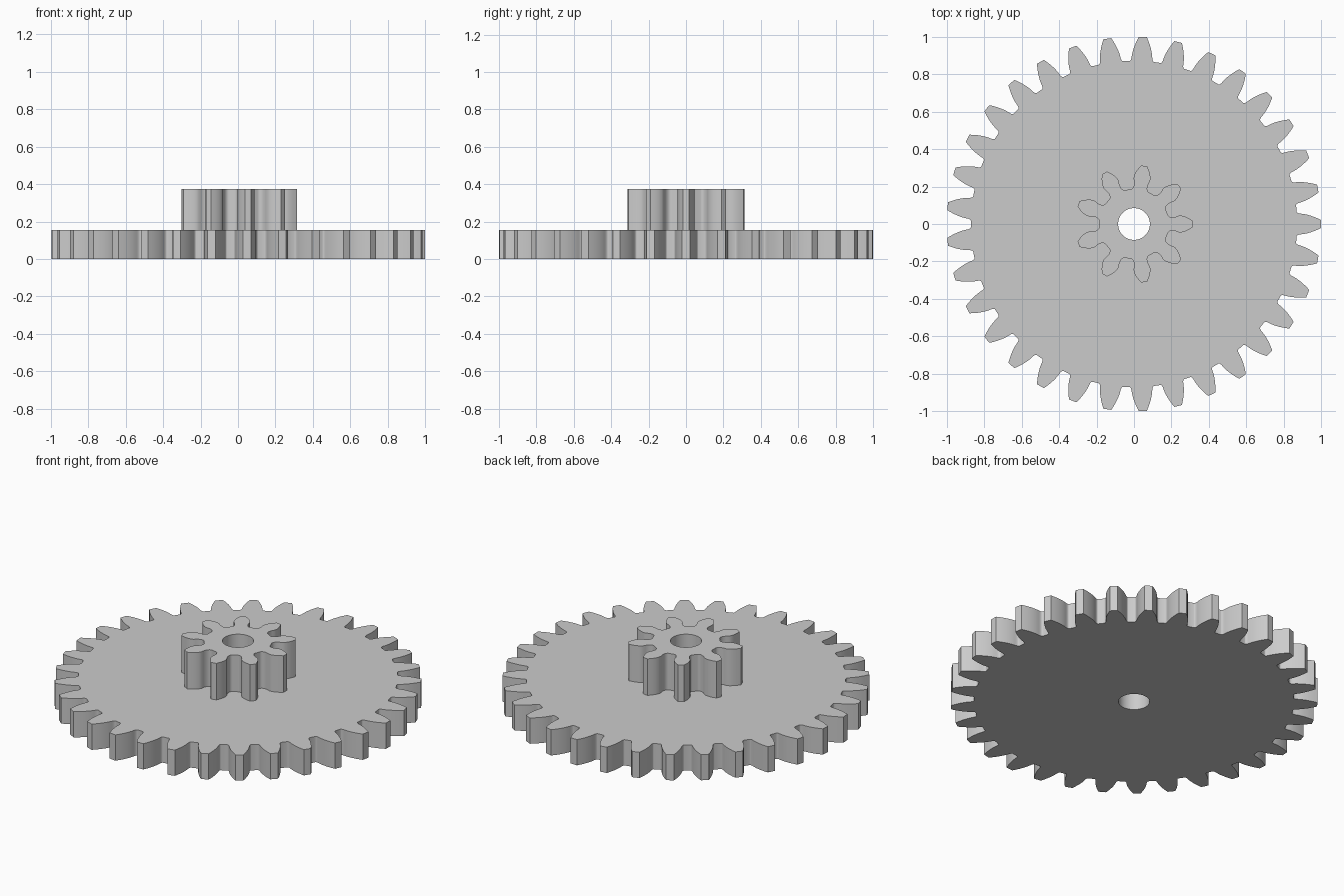
import bpy, bmesh
from math import pi, cos, sin, tan, acos, atan2, hypot, sqrt, radians

if "Cube" in bpy.data.objects:
    bpy.data.objects.remove(bpy.data.objects["Cube"])

PRESSURE = radians(20)
BORE = 0.085

grey = bpy.data.materials.new("plain grey")
grey.use_nodes = True
grey.diffuse_color = (0.6, 0.6, 0.6, 1)
grey.node_tree.nodes["Principled BSDF"].inputs["Base Color"].default_value = (0.6, 0.6, 0.6, 1)


def involute(angle):
    return tan(angle) - angle


def gear_outline(teeth, outer):
    """Involute teeth with the undercut left by a rack cutter."""
    module = 2 * outer / (teeth + 2)
    pitch = outer - module
    base = pitch * cos(PRESSURE)
    depth = 1.25 * module
    root = pitch - depth
    corner = pi * module / 4 - depth * tan(PRESSURE)

    def half_tooth(rad):
        u = sqrt(max(rad * rad - root * root, 0))
        gap = (corner - u) / pitch + atan2(u, root)
        half = pi / teeth - gap
        if rad > base:
            flank = pi / (2 * teeth) + involute(PRESSURE) - involute(acos(base / rad))
            half = min(half, flank) if rad < pitch else flank
        return half

    steps = 12
    radii = [root + (outer - root) * (i / steps) ** 2 for i in range(steps + 1)]
    flank = [(r, half_tooth(r)) for r in radii]
    tooth = [(r, -h) for r, h in flank] + [(outer, 0)]
    tooth += [(r, h) for r, h in reversed(flank)] + [(root, pi / teeth)]
    return [(r * cos(a + k * 2 * pi / teeth), r * sin(a + k * 2 * pi / teeth))
            for k in range(teeth) for r, a in tooth]


def ring_edges(bm, points, z):
    verts = [bm.verts.new((x, y, z)) for x, y in points]
    return [bm.edges.new((v, verts[i - 1])) for i, v in enumerate(verts)]


def make_gear(name, teeth, outer, bottom, top):
    bm = bmesh.new()
    bore = [(BORE * cos(i * pi / 32), BORE * sin(i * pi / 32)) for i in range(64)]
    edges = ring_edges(bm, gear_outline(teeth, outer), bottom) + ring_edges(bm, bore, bottom)
    # Fill between outline and bore, then pull it up to full thickness
    bmesh.ops.triangle_fill(bm, edges=edges, use_beauty=True, normal=(0, 0, 1))
    grown = bmesh.ops.extrude_face_region(bm, geom=bm.faces[:], use_keep_orig=True)
    moved = [g for g in grown["geom"] if isinstance(g, bmesh.types.BMVert)]
    bmesh.ops.translate(bm, verts=moved, vec=(0, 0, top - bottom))
    bmesh.ops.recalc_face_normals(bm, faces=bm.faces[:])
    for face in bm.faces:
        face.smooth = True
    mesh = bpy.data.meshes.new(name)
    bm.to_mesh(mesh)
    bm.free()
    mesh.set_sharp_from_angle(angle=radians(30))
    mesh.materials.append(grey)
    obj = bpy.data.objects.new(name, mesh)
    bpy.context.collection.objects.link(obj)
    return obj


# Wide toothed disc with a small pinion on top, sharing one bore
make_gear("large_gear", 33, 1.0, 0.0, 0.155)
make_gear("small_pinion", 9, 0.315, 0.155, 0.375)
